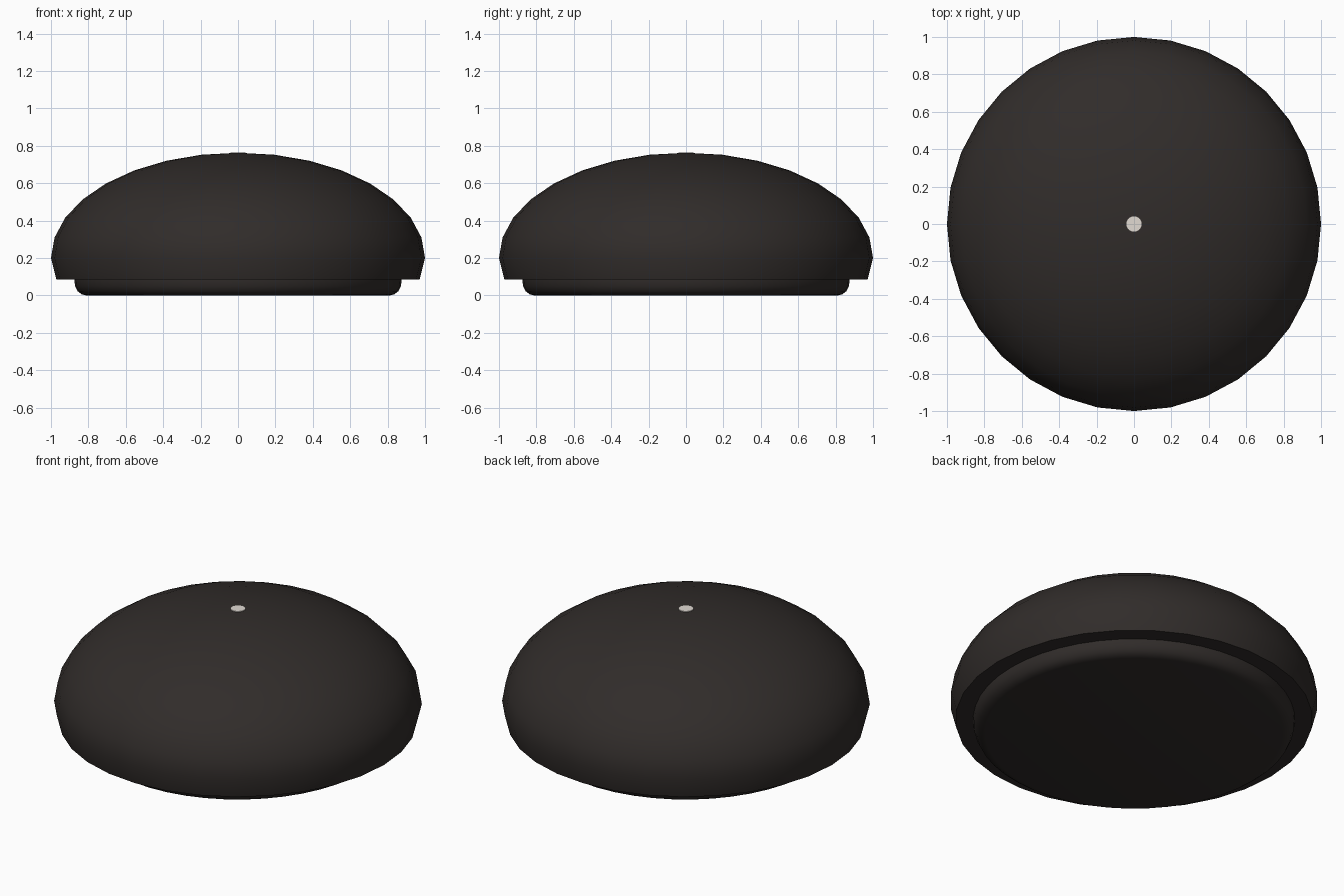
import bpy, bmesh, math

if "Cube" in bpy.data.objects:
    bpy.data.objects.remove(bpy.data.objects["Cube"])

SEG = 32


def material(name, color):
    m = bpy.data.materials.new(name)
    m.diffuse_color = (*color, 1)
    m.use_nodes = True
    m.node_tree.nodes["Principled BSDF"].inputs["Base Color"].default_value = m.diffuse_color
    return m


def lathe(name, profile, mat, segments=SEG):
    """Revolve (radius, z) points around z; zero radius makes a pole."""
    bm = bmesh.new()
    verts = [bm.verts.new((r, 0, z)) for r, z in profile]
    edges = [bm.edges.new(pair) for pair in zip(verts, verts[1:])]
    bmesh.ops.spin(bm, geom=verts + edges, cent=(0, 0, 0), axis=(0, 0, 1),
                   angle=math.tau, steps=segments)
    bmesh.ops.remove_doubles(bm, verts=bm.verts, dist=1e-4)
    bmesh.ops.recalc_face_normals(bm, faces=bm.faces)
    mesh = bpy.data.meshes.new(name)
    bm.to_mesh(mesh)
    bm.free()
    ob = bpy.data.objects.new(name, mesh)
    bpy.context.collection.objects.link(ob)
    mesh.materials.append(mat)
    bpy.ops.object.select_all(action='DESELECT')
    ob.select_set(True)
    bpy.context.view_layer.objects.active = ob
    bpy.ops.object.shade_smooth_by_angle(angle=math.radians(35))
    return ob


dark = material("dark_shell", (0.03, 0.025, 0.023))
pale = material("pale_dot", (0.75, 0.7, 0.65))

# Flattened dome, trimmed just below its widest ring, with a flat underside
dome = [(0, 0.085), (0.971, 0.085)]
for i in range(9):
    a = math.pi / 2 * i / 8
    dome.append((math.cos(a) if i < 8 else 0, 0.2 + 0.563 * math.sin(a)))
lathe("dome_shell", dome, dark)

# Recessed base with a rounded lower edge
lathe("base_plate", [(0, 0), (0.81, 0), (0.835, 0.006), (0.857, 0.022),
                     (0.871, 0.05), (0.875, 0.08), (0.875, 0.1), (0, 0.1)], dark, 48)

# Small pale disc at the apex
lathe("top_dot", [(0, 0.755), (0.041, 0.755), (0.041, 0.765), (0, 0.765)], pale)
